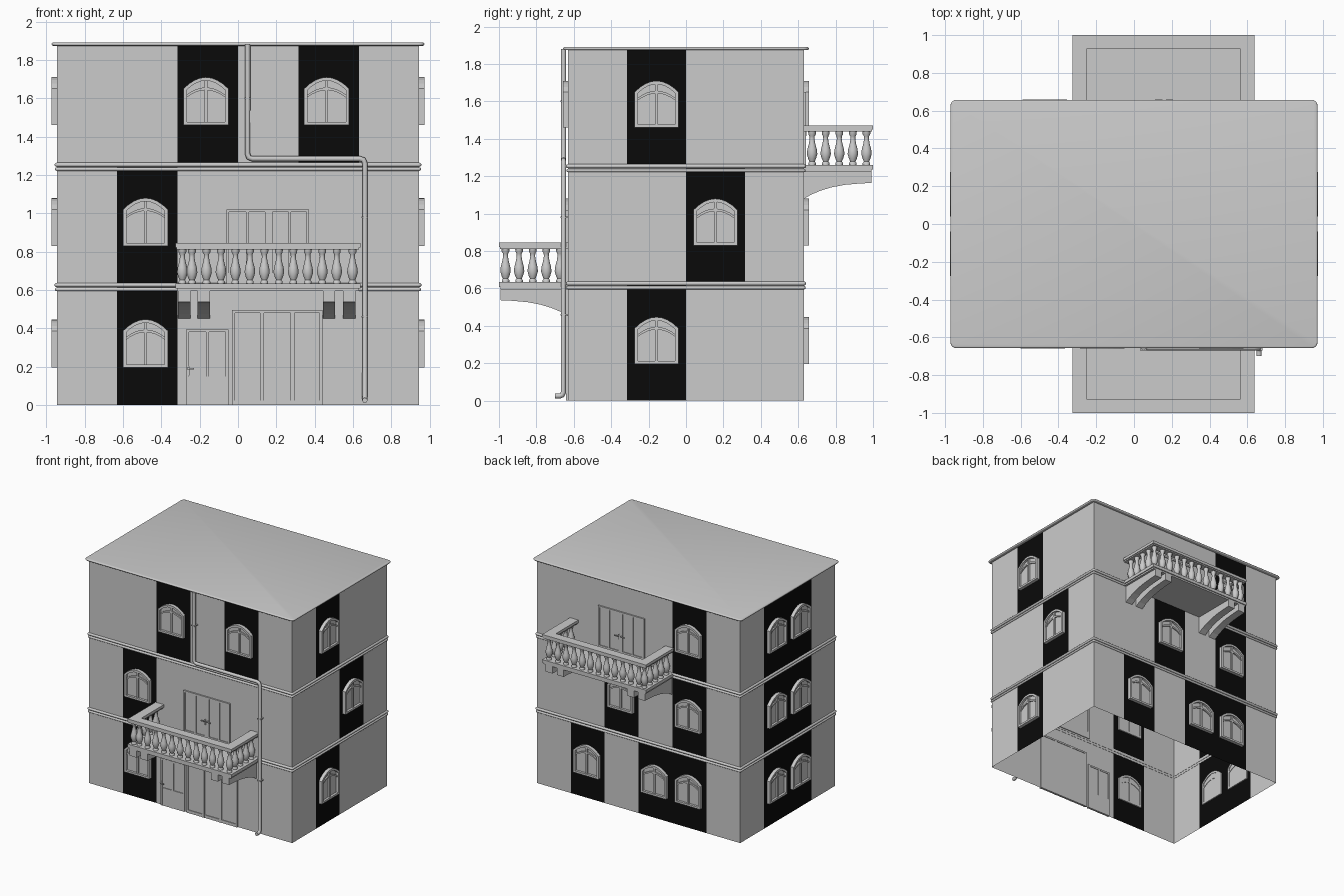
import bpy, bmesh, math
from mathutils import Vector

if "Cube" in bpy.data.objects:
    bpy.data.objects.remove(bpy.data.objects["Cube"])

HX, HY = 0.945, 0.63          # half size of the walls
COL = 0.315                   # width of one wall bay
LEVELS = [0.0, 0.617, 1.246, 1.88]
SILLS = [0.197, 0.83, 1.46]

dark = bpy.data.materials.new("dark_panel")
dark.diffuse_color = (0.003, 0.003, 0.003, 1)
dark.use_nodes = True
dark.node_tree.nodes["Principled BSDF"].inputs["Base Color"].default_value = dark.diffuse_color


def P(side, u, d, z):
    """Point on a wall: u along it, d outwards, z up."""
    return Vector({"front": (u, -HY - d, z), "back": (u, HY + d, z),
                   "right": (HX + d, u, z), "left": (-HX - d, u, z)}[side])


def finish(name, bm, mat=None, smooth=False, closed=True):
    if closed:
        bmesh.ops.recalc_face_normals(bm, faces=bm.faces)
    me = bpy.data.meshes.new(name)
    bm.to_mesh(me)
    bm.free()
    ob = bpy.data.objects.new(name, me)
    bpy.context.collection.objects.link(ob)
    if mat:
        me.materials.append(mat)
    if smooth:
        bpy.ops.object.select_all(action="DESELECT")
        ob.select_set(True)
        bpy.context.view_layer.objects.active = ob
        bpy.ops.object.shade_smooth_by_angle(angle=math.radians(40))
    return ob


def prism(bm, side, pts, d0, d1):
    a = [bm.verts.new(P(side, u, d0, z)) for u, z in pts]
    b = [bm.verts.new(P(side, u, d1, z)) for u, z in pts]
    bm.faces.new(a)
    bm.faces.new(b)
    for i in range(len(a)):
        j = (i + 1) % len(a)
        bm.faces.new((a[i], a[j], b[j], b[i]))


def box(bm, side, u0, u1, d0, d1, z0, z1):
    prism(bm, side, [(u0, z0), (u1, z0), (u1, z1), (u0, z1)], d0, d1)


def ring(bm, side, outer, inner, d0, d1):
    loops = [[bm.verts.new(P(side, u, d, z)) for u, z in pts]
             for pts, d in ((outer, d0), (outer, d1), (inner, d1), (inner, d0))]
    n = len(outer)
    for k in range(4):
        a, b = loops[k], loops[(k + 1) % 4]
        for i in range(n):
            j = (i + 1) % n
            bm.faces.new((a[i], a[j], b[j], b[i]))


def arc(u, w, shoulder, peak, n=8):
    return [(u + w * (0.5 - i / n), peak - (peak - shoulder) * (1 - 2 * i / n) ** 2)
            for i in range(n + 1)]


def arch(u, w, z0, shoulder, peak):
    return [(u - w / 2, z0), (u + w / 2, z0)] + arc(u, w, shoulder, peak)


# Walls: dark bays per side and storey, the others plain
DARK = {"front": [[1], [1], [2, 4]], "back": [[1, 2, 4], [1, 3], [1]],
        "right": [[1], [2], [1]], "left": [[1, 2]] * 3}
OUT = {"front": (0, -1, 0), "back": (0, 1, 0), "right": (1, 0, 0), "left": (-1, 0, 0)}
walls, panels = bmesh.new(), bmesh.new()
frames, panes = bmesh.new(), bmesh.new()
for side, floors in DARK.items():
    half, n = (HX, 6) if side in ("front", "back") else (HY, 4)
    for f, bays in enumerate(floors):
        for c in range(n):
            u0, u1 = -half + c * COL, -half + (c + 1) * COL
            bm = panels if c in bays else walls
            z0, z1 = LEVELS[f], LEVELS[f + 1]
            face = bm.faces.new([bm.verts.new(P(side, u, 0, z)) for u, z in
                                 ((u0, z0), (u1, z0), (u1, z1), (u0, z1))])
            face.normal_update()
            if face.normal.dot(Vector(OUT[side])) < 0:
                face.normal_flip()
            if c in bays:
                # Arched window with centre bar and curved transom
                u = (u0 + u1) / 2 - (0.01 if side == "front" else 0)
                s = SILLS[f]
                ring(frames, side, arch(u, 0.235, s, s + 0.19, s + 0.25),
                     arch(u, 0.199, s + 0.016, s + 0.184, s + 0.232), -0.01, 0.028)
                box(frames, side, u - 0.008, u + 0.008, -0.008, 0.02, s + 0.012, s + 0.236)
                lo, hi = arc(u, 0.205, s + 0.143, s + 0.183), arc(u, 0.205, s + 0.157, s + 0.197)
                prism(frames, side, lo + hi[::-1], -0.008, 0.019)
                prism(panes, side, arch(u, 0.21, s + 0.01, s + 0.186, s + 0.24), -0.004, 0.009)
finish("walls", walls, closed=False)
finish("dark_wall_panels", panels, dark, closed=False)
finish("window_frames", frames)
finish("window_panes", panes)


# Doors: surround, posts, panes, handles
def door(name, side, u0, u1, z0, z1, posts, sill, handle=None, t=0.014):
    bm = bmesh.new()
    box(bm, side, u0, u1, -0.004, 0.004, z0, z1)
    box(bm, side, u0, u1, -0.008, 0.012, z1 - t, z1)
    box(bm, side, u0, u1, -0.008, 0.01, z0, z0 + sill)
    for p, w in [(u0 + t / 2, t), (u1 - t / 2, t)] + posts:
        box(bm, side, p - w / 2, p + w / 2, -0.008, 0.012, z0, z1)
    finish(name, bm)
    if handle:
        bm = bmesh.new()
        for h, sgn in handle:
            zc = z0 + 0.19
            box(bm, side, h - 0.005, h + 0.005, 0.01, 0.03, zc - 0.005, zc + 0.005)
            box(bm, side, min(h, h + sgn * 0.03), max(h, h + sgn * 0.03), 0.025, 0.032,
                zc - 0.004, zc + 0.004)
            box(bm, side, h - 0.006, h + 0.006, 0.01, 0.014, zc - 0.035, zc + 0.012)
        finish(name + "_handles", bm)


door("entrance_door", "front", -0.27, -0.05, 0.0, 0.395, [(-0.16, 0.016)], 0.15, [(-0.26, 1)])
door("sliding_door", "front", -0.03, 0.44, 0.0, 0.495, [(0.125, 0.02), (0.285, 0.02)], 0.025)
bays = [(0.05, 0.014), (0.16, 0.04), (0.27, 0.014)]
door("front_balcony_door", "front", -0.06, 0.37, 0.63, 1.02, bays, 0.06, [(0.145, -1), (0.175, 1)])
door("back_balcony_door", "back", -0.06, 0.37, 1.26, 1.65, bays, 0.06, [(0.145, -1), (0.175, 1)])


# Rounded slabs for storey bands and roof
def slab(bm, ex, ey, z0, z1, r):
    pts = []
    for q, (sx, sy) in enumerate(((1, 1), (-1, 1), (-1, -1), (1, -1))):
        for k in range(5):
            a = math.radians(90 * q + 22.5 * k)
            pts.append((sx * (ex - r), sy * (ey - r), math.cos(a), math.sin(a)))
    h = (z1 - z0) / 2
    loops = []
    for k in range(7):
        t = math.radians(-90 + 30 * k)
        rr = r - h + h * math.cos(t)
        loops.append([bm.verts.new((x + rr * c, y + rr * s, z0 + h + h * math.sin(t)))
                      for x, y, c, s in pts])
    for a, b in zip(loops, loops[1:]):
        for i in range(len(a)):
            j = (i + 1) % len(a)
            bm.faces.new((a[i], a[j], b[j], b[i]))
    return loops


def edge_moulding(bm, ex, ey, z0, z1, r, cap=False):
    loops = slab(bm, ex, ey, z0, z1, r)
    if cap:
        bm.faces.new(loops[0])
        bm.faces.new(loops[-1])
    else:
        # Close the ring just inside the wall, keeping the house hollow
        inner = []
        for z in (z0, z1):
            inner.append([bm.verts.new((sx * (HX - 0.002), sy * (HY - 0.002), z))
                          for sx, sy in ((1, 1), (-1, 1), (-1, -1), (1, -1))])
        for lp, inn in ((loops[0], inner[0]), (loops[-1], inner[1])):
            for q in range(4):
                c, n = inn[q], inn[(q + 1) % 4]
                for k in range(4):
                    bm.faces.new((lp[5 * q + k], lp[5 * q + k + 1], c))
                bm.faces.new((lp[5 * q + 4], lp[(5 * q + 5) % 20], n, c))
        for q in range(4):
            m = (q + 1) % 4
            bm.faces.new((inner[0][q], inner[0][m], inner[1][m], inner[1][q]))


bm = bmesh.new()
for z in (0.595, 1.222):
    edge_moulding(bm, 0.955, 0.64, z, z + 0.018, 0.014)
    edge_moulding(bm, 0.957, 0.642, z + 0.021, z + 0.042, 0.016)
finish("storey_bands", bm, smooth=True)
bm = bmesh.new()
edge_moulding(bm, 0.972, 0.657, 1.874, 1.891, 0.03, cap=True)
finish("roof", bm, smooth=True)

# Balconies: slab, U-shaped rail, turned balusters, curved corbels
LATHE = [(0.02, 0), (0.02, 0.012), (0.014, 0.02), (0.021, 0.035), (0.028, 0.06), (0.025, 0.085),
         (0.017, 0.115), (0.013, 0.14), (0.014, 0.155), (0.02, 0.165), (0.021, 0.183)]
CORBEL = [(0, 0.452), (0.04, 0.475), (0.09, 0.496), (0.15, 0.514), (0.22, 0.527), (0.3, 0.534),
          (0.362, 0.537), (0.362, 0.6), (0, 0.6)]


def balcony(side, dz):
    bm = bmesh.new()
    box(bm, side, -0.318, 0.63, 0, 0.362, 0.595 + dz, 0.608 + dz)
    box(bm, side, -0.326, 0.638, 0, 0.37, 0.608 + dz, 0.634 + dz)
    finish(side + "_balcony_slab", bm)

    bm = bmesh.new()
    for g, z0, z1 in ((0.006, 0.812, 0.822), (0, 0.822, 0.845)):
        pts = [(-0.326 + g, 0), (-0.326 + g, 0.37 - g), (0.638 - g, 0.37 - g), (0.638 - g, 0),
               (0.56 + g, 0), (0.56 + g, 0.298 + g), (-0.248 - g, 0.298 + g), (-0.248 - g, 0)]
        a = [bm.verts.new(P(side, u, d, z0 + dz)) for u, d in pts]
        b = [bm.verts.new(P(side, u, d, z1 + dz)) for u, d in pts]
        bm.faces.new(a)
        bm.faces.new(b)
        for i in range(8):
            j = (i + 1) % 8
            bm.faces.new((a[i], a[j], b[j], b[i]))
    finish(side + "_balcony_rail", bm)

    bm = bmesh.new()
    spots = [(-0.24 + 0.0755 * k, 0.335) for k in range(11)]
    spots += [(u, 0.335 - 0.0727 * k) for u in (-0.29, 0.597) for k in range(5)]
    for u, d in spots:
        rings = [[bm.verts.new(P(side, u + r * math.cos(k * math.pi / 6),
                                 d + r * math.sin(k * math.pi / 6), 0.632 + z + dz))
                  for k in range(12)] for r, z in LATHE]
        for a, b in zip(rings, rings[1:]):
            for i in range(12):
                bm.faces.new((a[i], a[i - 1], b[i - 1], b[i]))
    finish(side + "_balusters", bm, smooth=True)

    bm = bmesh.new()
    for u in (-0.28, -0.178, 0.475, 0.58):
        a, b = [[bm.verts.new(P(side, u + e, d, z + dz)) for d, z in CORBEL] for e in (-0.032, 0.032)]
        bm.faces.new(a)
        bm.faces.new(b)
        for i in range(len(a)):
            bm.faces.new((a[i - 1], a[i], b[i], b[i - 1]))
    finish(side + "_corbels", bm)


balcony("front", 0)
balcony("back", 0.627)

# Rain pipe with rounded bends and wall brackets
path = [(0.05, -0.655, 1.88), (0.05, -0.655, 1.31), (0.056, -0.655, 1.292), (0.075, -0.655, 1.285),
        (0.635, -0.655, 1.285), (0.654, -0.655, 1.279), (0.662, -0.655, 1.26),
        (0.662, -0.655, 0.045), (0.662, -0.662, 0.03), (0.662, -0.675, 0.025), (0.662, -0.7, 0.025)]
cu = bpy.data.curves.new("rain_pipe", "CURVE")
cu.dimensions = "3D"
cu.bevel_depth = 0.014
cu.bevel_resolution = 2
cu.use_fill_caps = True
sp = cu.splines.new("POLY")
sp.points.add(len(path) - 1)
for p, co in zip(sp.points, path):
    p.co = (*co, 1)
pipe = bpy.data.objects.new("rain_pipe", cu)
bpy.context.collection.objects.link(pipe)
bpy.ops.object.select_all(action="DESELECT")
pipe.select_set(True)
bpy.context.view_layer.objects.active = pipe
bpy.ops.object.convert(target="MESH")
bpy.ops.object.shade_smooth_by_angle(angle=math.radians(50))
bm = bmesh.new()
for u, z in ((0.05, 1.6), (0.662, 0.98), (0.662, 0.46)):
    box(bm, "front", u - 0.017, u + 0.017, 0, 0.04, z - 0.004, z + 0.004)
finish("pipe_brackets", bm)
